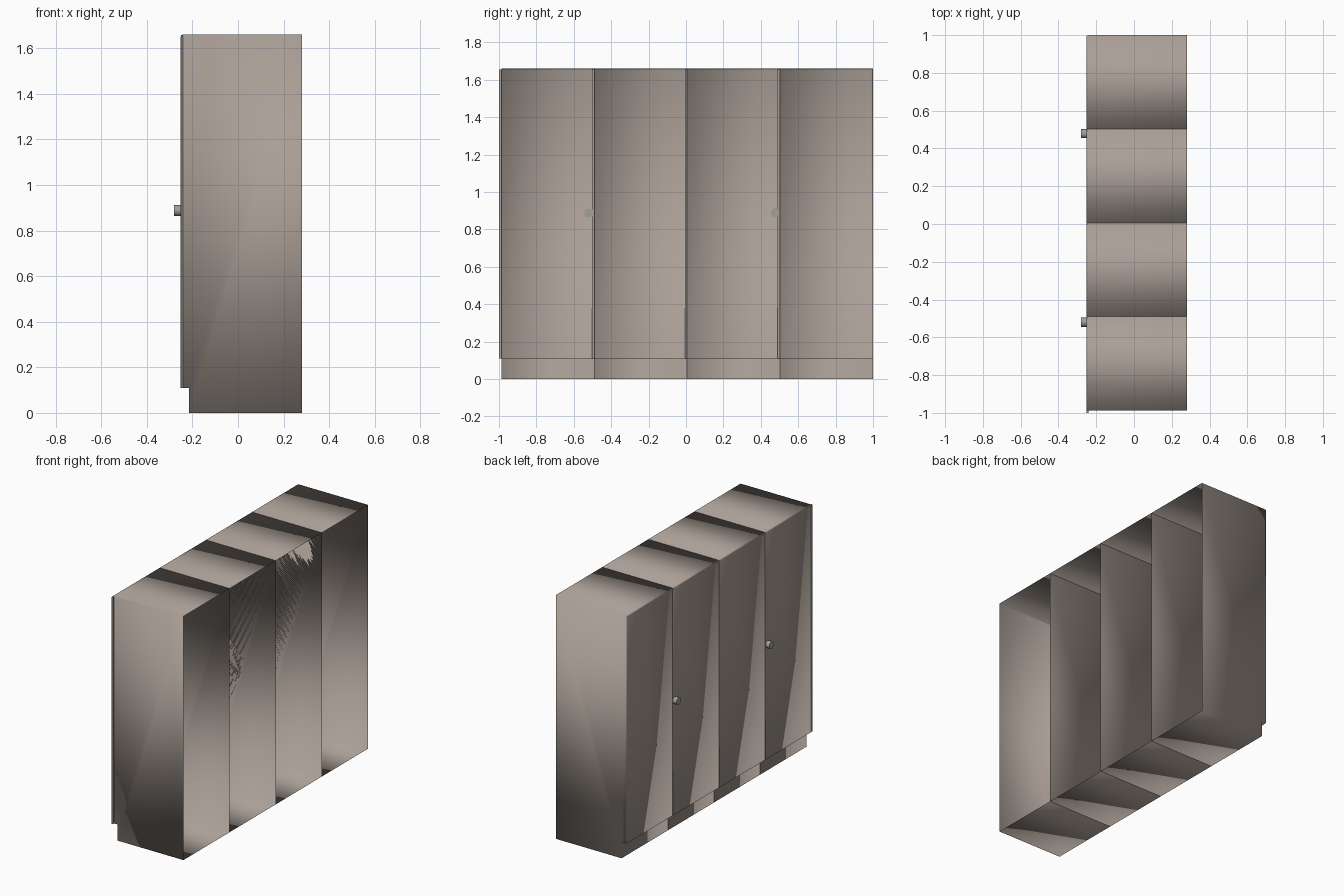
import bpy, bmesh, math
from mathutils import Matrix

if "Cube" in bpy.data.objects:
    bpy.data.objects.remove(bpy.data.objects["Cube"])


def material(name, rgb):
    m = bpy.data.materials.new(name)
    m.diffuse_color = (*rgb, 1)
    m.use_nodes = True
    m.node_tree.nodes["Principled BSDF"].inputs["Base Color"].default_value = m.diffuse_color
    return m


TAUPE = material("taupe laminate", (0.40, 0.345, 0.305))
METAL = material("grey metal", (0.36, 0.35, 0.32))

# Overall sizes
TOP, KICK = 1.66, 0.11
BACK, FRONT, TOE = 0.28, -0.252, -0.215
CH = 0.009          # small rounding on door edges
Y_START, PITCH, LIP = -0.987, 0.49675, 0.013


def finish(bm, name, mat, smooth=False):
    me = bpy.data.meshes.new(name)
    bm.to_mesh(me)
    bm.free()
    me.materials.append(mat)
    ob = bpy.data.objects.new(name, me)
    bpy.context.collection.objects.link(ob)
    if smooth:
        me.polygons.foreach_set("use_smooth", [True] * len(me.polygons))
    return ob


def cabinet(i):
    """Thin shell, open at the back, with a recessed toe kick."""
    y0 = Y_START + i * PITCH
    y1 = y0 + PITCH
    prof = [(BACK, 0), (TOE, 0), (TOE, KICK), (FRONT, KICK), (FRONT, TOP), (BACK, TOP)]
    bm = bmesh.new()
    rows = [[bm.verts.new((x, y, z)) for x, z in prof] for y in (y0, y1)]
    for k in range(5):      # bottom, kick, step, door front, top
        bm.faces.new((rows[0][k], rows[0][k + 1], rows[1][k + 1], rows[1][k]))
    for r in rows:          # side walls
        bm.faces.new(r)
    bmesh.ops.recalc_face_normals(bm, faces=bm.faces)
    # soften the left and top edges of the door
    def soft(e):
        a, b = e.verts
        at_front = all(abs(v.co.x - FRONT) < 1e-5 for v in e.verts)
        left = abs(a.co.y - y1) < 1e-5 and abs(b.co.y - y1) < 1e-5
        top = abs(a.co.z - TOP) < 1e-5 and abs(b.co.z - TOP) < 1e-5
        return at_front and (left or top)
    bmesh.ops.bevel(bm, geom=[e for e in bm.edges if soft(e)], offset=CH,
                    segments=2, profile=0.5, affect='EDGES')
    finish(bm, f"cabinet_{i + 1}", TAUPE, smooth=True)

    # narrow door lip overlapping the next cabinet
    bm = bmesh.new()
    x0, x1, z0, z1 = FRONT + 0.001, FRONT + 0.01, KICK, TOP - 0.004
    bmesh.ops.create_cube(bm, size=1, matrix=Matrix.Translation(
        ((x0 + x1) / 2, y0 - LIP / 2, (z0 + z1) / 2)) @
        Matrix.Diagonal((x1 - x0, LIP, z1 - z0, 1)))
    finish(bm, f"door_lip_{i + 1}", TAUPE)


for i in range(4):
    cabinet(i)

# Round door knobs
for n, y in enumerate((0.478, -0.52)):
    bm = bmesh.new()
    x0, x1 = -0.28, FRONT + 0.003
    bmesh.ops.create_cone(bm, cap_ends=True, segments=24, radius1=0.024, radius2=0.024,
                          depth=x1 - x0, matrix=Matrix.Translation(((x0 + x1) / 2, y, 0.888)) @
                          Matrix.Rotation(math.pi / 2, 4, 'Y'))
    ob = finish(bm, f"door_knob_{n + 1}", METAL)
    bpy.context.view_layer.objects.active = ob
    ob.select_set(True)
    bpy.ops.object.shade_smooth_by_angle(angle=math.radians(40))
    ob.select_set(False)
